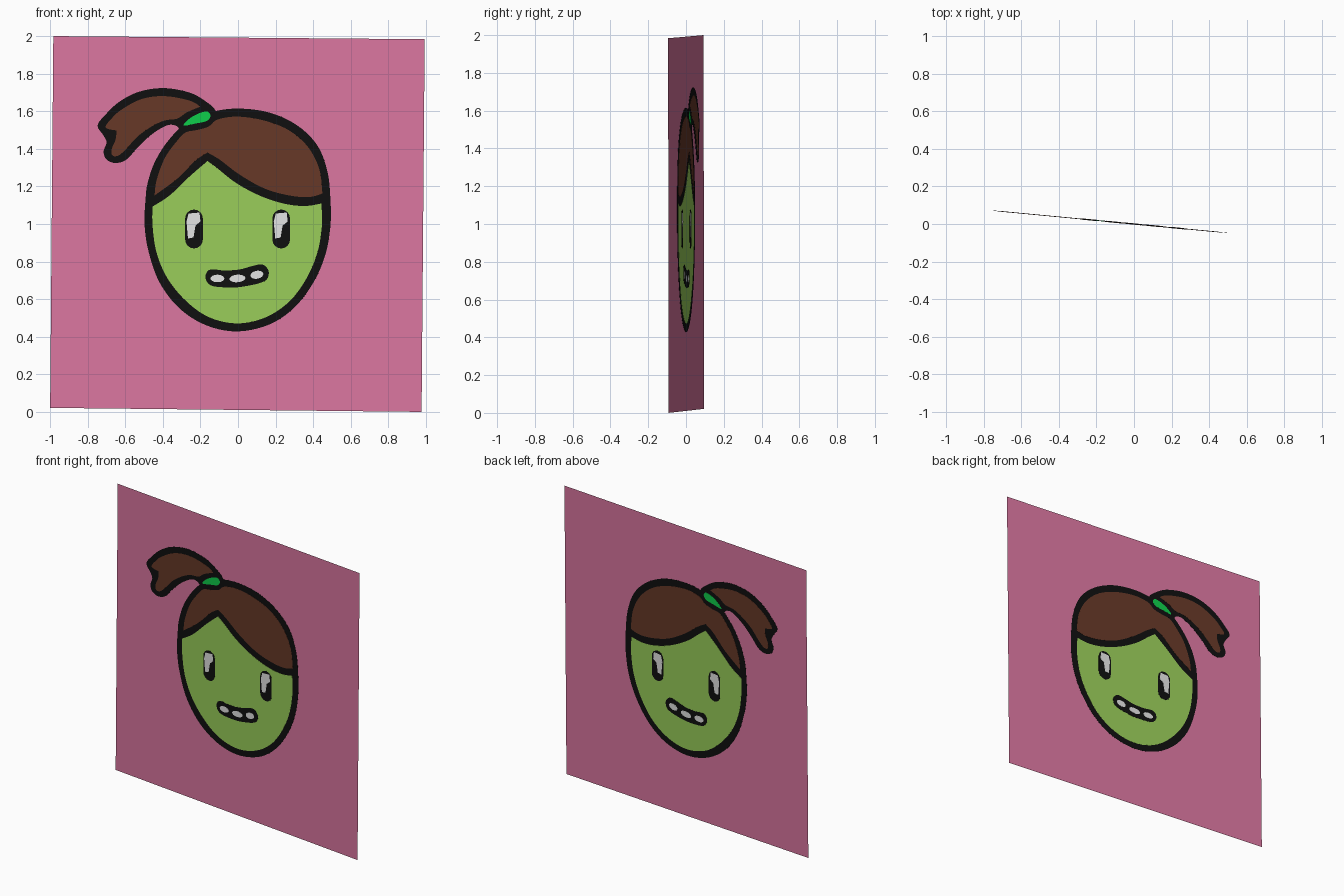
import bpy
import bmesh
import math
from mathutils import Vector

cube = bpy.data.objects.get("Cube")
if cube:
    bpy.data.objects.remove(cube, do_unlink=True)

SCALE = 188.0            # drawing units per model unit
ORIGIN = (238.5, 412.5)  # drawing position of x = 0, z = 0 (drawing runs downwards)
SLOPE = -0.095           # the upright panel is turned slightly about z
NORMAL = Vector((SLOPE, -1, 0)).normalized()
LAYER = 0.0009           # height of one colour layer above the sheet


def material(name, rgb):
    lin = [(c / 255 / 12.92) if c < 11 else ((c / 255 + 0.055) / 1.055) ** 2.4 for c in rgb]
    mat = bpy.data.materials.new(name)
    mat.use_nodes = True
    mat.diffuse_color = (*lin, 1)
    bsdf = mat.node_tree.nodes["Principled BSDF"]
    bsdf.inputs["Base Color"].default_value = (*lin, 1)
    bsdf.inputs["Roughness"].default_value = 0.9
    return mat


PINK = material("pink", (218, 118, 160))
BLACK = material("black", (15, 15, 15))
SKIN = material("light green", (152, 204, 89))
BROWN = material("brown", (102, 56, 39))
BAND = material("bright green", (14, 204, 74))
WHITE = material("white", (226, 226, 226))


def place(p, offset=0.0):
    x = (p[0] - ORIGIN[0]) / SCALE
    z = (ORIGIN[1] - p[1]) / SCALE
    return Vector((x, SLOPE * x, z)) + NORMAL * offset


def spline(pts, closed=False, steps=5):
    """Smooth curve through the points."""
    pts = [Vector(p) for p in pts]
    n = len(pts)
    out = []
    for i in range(n if closed else n - 1):
        def at(k):
            return pts[k % n] if closed else pts[max(0, min(n - 1, k))]
        a, b, c, d = at(i - 1), at(i), at(i + 1), at(i + 2)
        for s in range(steps):
            t = s / steps
            out.append(0.5 * (2 * b + (c - a) * t + (2 * a - 5 * b + 4 * c - d) * t * t
                              + (3 * b - a - 3 * c + d) * t ** 3))
    return out if closed else out + [pts[-1]]


def ellipse(cx, cy, rx, ry, angle=0, n=20):
    ca, sa = math.cos(angle), math.sin(angle)
    ring = [(rx * math.cos(2 * math.pi * i / n), ry * math.sin(2 * math.pi * i / n))
            for i in range(n)]
    return [(cx + u * ca - v * sa, cy + u * sa + v * ca) for u, v in ring]


def capsule(cx, top, bottom, r, n=8):
    arc = [math.pi * i / n for i in range(n + 1)]
    return ([(cx + r * math.cos(a), top + r - r * math.sin(a)) for a in arc]
            + [(cx - r * math.cos(a), bottom - r + r * math.sin(a)) for a in arc])


def plate(name, pts, mat, layer):
    """Thin plate showing on both sides of the sheet; layer 0 is the bare sheet."""
    bm = bmesh.new()
    front = [bm.verts.new(place(p, layer * LAYER)) for p in pts]
    bm.faces.new(front)
    if layer:
        back = [bm.verts.new(place(p, -layer * LAYER)) for p in pts]
        bm.faces.new(back[::-1])
        for i in range(len(pts)):
            j = (i + 1) % len(pts)
            bm.faces.new((front[j], front[i], back[i], back[j]))
        bmesh.ops.recalc_face_normals(bm, faces=bm.faces)
    bmesh.ops.triangulate(bm, faces=[f for f in bm.faces if len(f.verts) > 4])
    mesh = bpy.data.meshes.new(name)
    bm.to_mesh(mesh)
    bm.free()
    mesh.materials.append(mat)
    obj = bpy.data.objects.new(name, mesh)
    bpy.context.collection.objects.link(obj)
    return obj


# Background sheet
plate("background_panel", [(50.5, 408.5), (422.2, 412.5), (425.3, 39.6), (53.7, 36.5)], PINK, 0)

# Black silhouettes
plate("head_outline", spline([
    (238, 109), (270, 113), (298, 126), (318, 146), (328, 172), (331, 200), (331, 226),
    (326, 255), (314, 283), (295, 308), (270, 325), (238, 332), (207, 326), (180, 309),
    (160, 283), (149, 252), (145, 225), (146, 200), (148, 184), (155, 163), (168, 142),
    (186, 124), (210, 113)], True), BLACK, 1)
plate("ponytail_outline", spline([
    (216, 111), (205, 101), (190, 93), (165, 88.5), (140, 92), (120, 102), (106, 115),
    (98, 126), (104, 136), (107, 143), (104, 152), (107, 160), (116, 163.5), (127, 160),
    (138, 148), (152, 135), (167, 126), (176, 126), (183, 131), (200, 131), (215, 123)],
    True), BLACK, 1.2)

# Face, with a pointed parting at the top
plate("face", spline([(153, 207), (170, 196), (190, 177), (208, 161.5)])[:-1]
      + spline([(208, 161.5), (217, 168), (236, 183), (260, 196), (284, 204), (305, 206.5),
                (322, 204)])[:-1]
      + spline([(322, 204), (322.5, 226), (318, 253), (307, 279), (290, 302), (266, 318),
                (238, 324), (210, 318), (187, 302), (168, 279), (157, 253), (153, 226),
                (153, 207)])[:-1], SKIN, 2)

# Hair fringe
plate("hair", spline([(155, 196), (157, 181), (165, 159), (177, 142), (186, 133), (197, 130.5),
                      (209, 127), (218, 120), (238, 117), (265, 121), (290, 131), (309, 148),
                      (320, 170), (323, 194)])[:-1]
      + spline([(323, 194), (310, 197.5), (290, 196), (265, 189), (240, 175), (220, 160),
                (208, 153)])[:-1]
      + spline([(208, 153), (196, 161), (178, 179), (155, 196)])[:-1], BROWN, 2)

# Ponytail with a notched tip, and its band
plate("ponytail", spline([(201, 107), (190, 101), (165, 96.5), (142, 99.5), (122, 110),
                          (112, 119), (106, 128), (117, 131)])[:-1]
      + spline([(117, 131), (116, 140), (112, 150), (113, 156), (119, 156), (127, 149),
                (138, 137), (152, 127), (165, 121), (178, 119), (187, 113), (201, 107)])[:-1],
      BROWN, 2)
plate("hair_band", spline([(184, 126), (190, 119), (200, 113.5), (208, 112), (211, 116.5),
                           (207, 121.5), (196, 124)], True), BAND, 2.2)

# Eyes with their highlights
for side, dx in (("right", 0), ("left", 87.3)):
    plate(f"{side}_eye", capsule(194.5 + dx, 210, 249, 8.8), BLACK, 3)
    plate(f"{side}_eye_highlight",
          [(x + dx, y) for x, y in ((189, 214), (200, 213), (201, 222), (196, 226), (194, 238),
                                    (188.5, 239), (187, 222))], WHITE, 4)

# Mouth and three teeth
plate("mouth", spline([(206, 276), (211, 270), (225, 271), (240, 270), (253, 266.5),
                       (263, 265), (269, 271), (268, 279), (262, 283), (250, 286),
                       (235, 288), (215, 287), (208, 283)], True), BLACK, 3)
for name, tooth in (("right_tooth", (218, 279, 7, 3.8, 0)),
                    ("middle_tooth", (238, 279, 8, 3.8, -0.08)),
                    ("left_tooth", (257.5, 275.3, 6.5, 4, -0.2))):
    plate(name, ellipse(*tooth), WHITE, 4)
